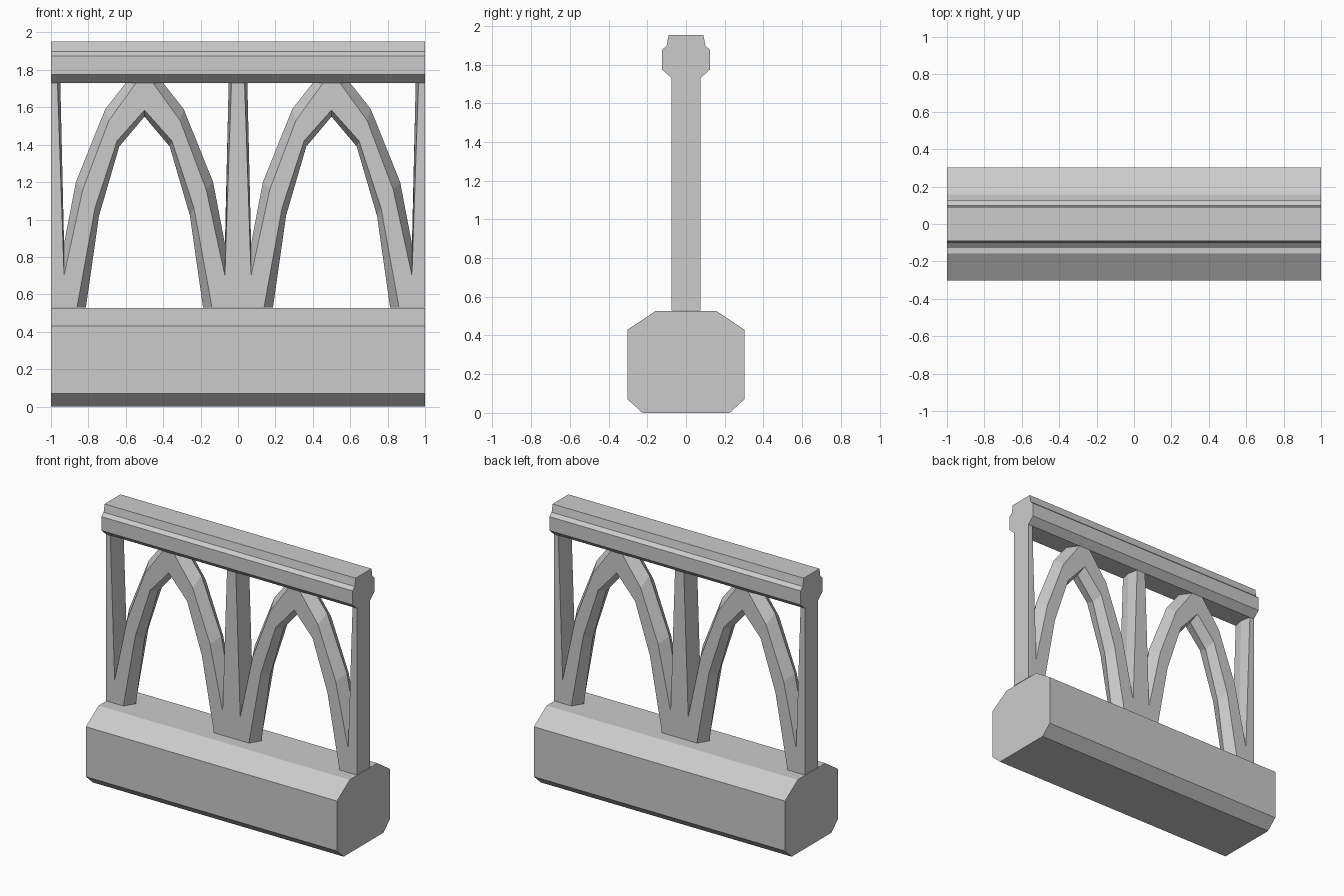
import bpy, bmesh

if "Cube" in bpy.data.objects:
    bpy.data.objects.remove(bpy.data.objects["Cube"])


def loft(name, rings):
    """Bridge matching closed rings and cap both ends."""
    bm = bmesh.new()
    loops = [[bm.verts.new(p) for p in ring] for ring in rings]
    n = len(loops[0])
    for a, b in zip(loops, loops[1:]):
        for i in range(n):
            j = (i + 1) % n
            bm.faces.new((a[i], a[j], b[j], b[i]))
    bm.faces.new(loops[0])
    bm.faces.new(loops[-1])
    bmesh.ops.recalc_face_normals(bm, faces=bm.faces)
    mesh = bpy.data.meshes.new(name)
    bm.to_mesh(mesh)
    bm.free()
    obj = bpy.data.objects.new(name, mesh)
    bpy.context.collection.objects.link(obj)
    return obj


def beam(name, half):
    """Extrude a symmetric (y, z) profile along the whole width."""
    profile = half + [(-y, z) for y, z in reversed(half)]
    return loft(name, [[(x, y, z) for y, z in profile] for x in (-1, 1)])


def mirrored(half):
    return half + [(-u, z) for u, z in reversed(half)]


def outline(outer, inner, y):
    """Closed outline of two arched bays; half lists run from post to arch centre."""
    top = [(c + u, y, z) for c in (-0.5, 0.5) for u, z in mirrored(outer)]
    arch = inner + [(-u, z) for u, z in reversed(inner[:-1])]
    bottom = [(c + u, y, z) for c in (-0.5, 0.5) for u, z in arch]
    ends = [(1, y, 1.73), (1, y, 0.53)]
    return [(-1, y, 0.53), (-1, y, 1.73)] + top + ends + bottom[::-1]


# Heavy chamfered plinth and moulded handrail
beam("base_plinth", [(0.225, 0), (0.302, 0.07), (0.302, 0.43), (0.157, 0.527)])
beam("top_rail", [(0.075, 1.73), (0.125, 1.775), (0.125, 1.875),
                  (0.10, 1.897), (0.09, 1.953)])

# Arched tracery: openings are wide at both faces and narrow at the middle ridge
face_outer = [(-0.465, 1.73), (-0.43, 0.70), (-0.33, 1.16), (-0.19, 1.53), (-0.045, 1.73)]
face_inner = [(-0.361, 0.53), (-0.265, 1.06), (-0.147, 1.42), (0, 1.585)]
ridge_outer = [(-0.45, 1.73), (-0.43, 0.87), (-0.367, 1.2), (-0.21, 1.59), (-0.10, 1.73)]
ridge_inner = [(-0.313, 0.53), (-0.243, 1.02), (-0.135, 1.39), (0, 1.55)]
loft("arched_tracery", [outline(face_outer, face_inner, -0.075),
                        outline(ridge_outer, ridge_inner, 0),
                        outline(face_outer, face_inner, 0.075)])
